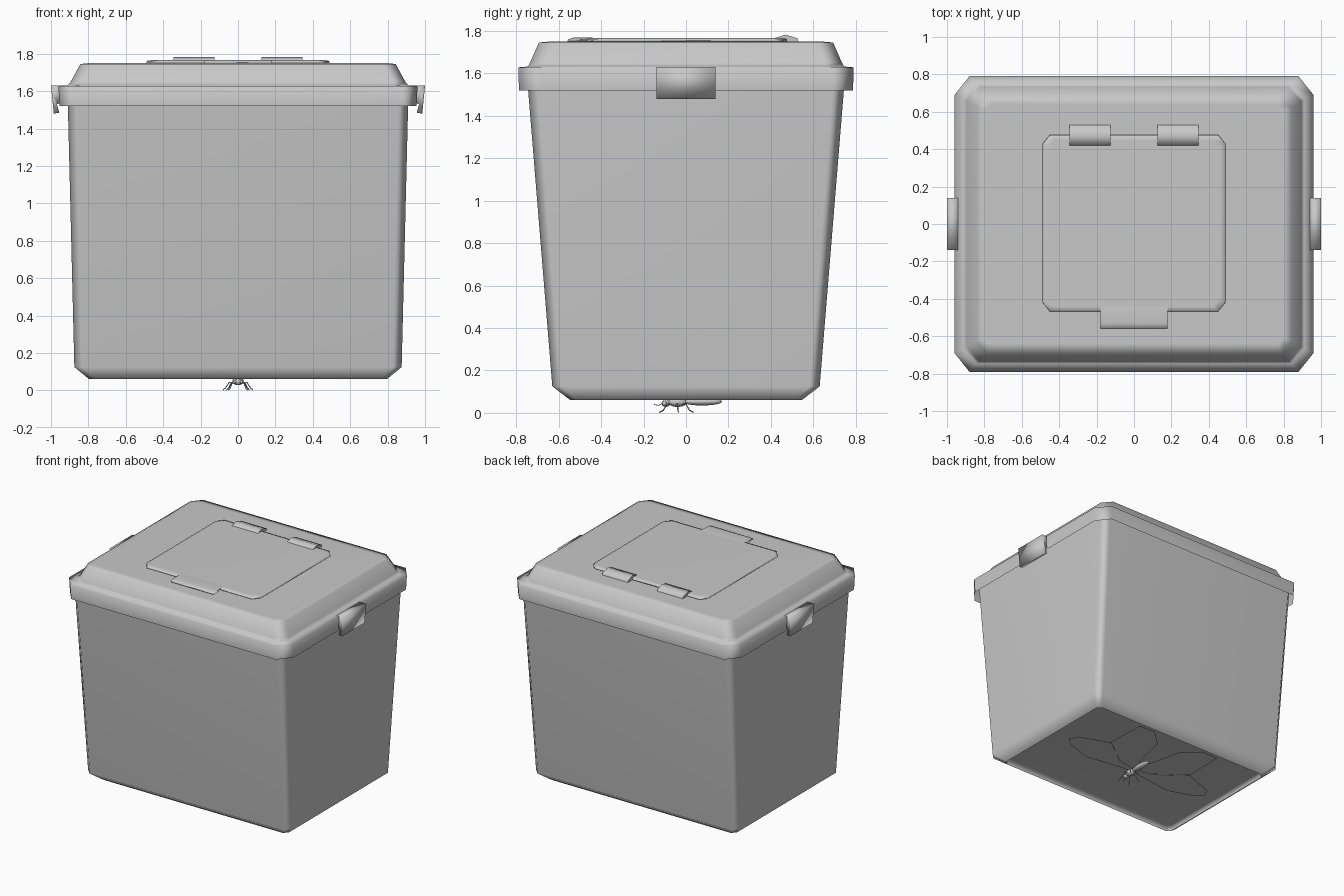
import bpy, bmesh, math
from mathutils import Vector

if "Cube" in bpy.data.objects:
    bpy.data.objects.remove(bpy.data.objects["Cube"])

grey = bpy.data.materials.new("light grey plastic")
grey.diffuse_color = (0.58, 0.58, 0.58, 1)
grey.use_nodes = True
grey.node_tree.nodes["Principled BSDF"].inputs["Base Color"].default_value = grey.diffuse_color


def finish(name, bm, smooth=True, sharp_angle=180, weighted=False):
    """Turn a bmesh into a named, shaded object."""
    bm.normal_update()
    for f in bm.faces:
        f.smooth = smooth
    for e in bm.edges:
        if len(e.link_faces) == 2 and e.calc_face_angle() > math.radians(sharp_angle):
            e.smooth = False
    me = bpy.data.meshes.new(name)
    bm.to_mesh(me)
    bm.free()
    me.materials.append(grey)
    ob = bpy.data.objects.new(name, me)
    bpy.context.collection.objects.link(ob)
    if weighted:
        mod = ob.modifiers.new("weighted", "WEIGHTED_NORMAL")
        mod.keep_sharp = True
    return ob


def loft(name, rings, cap_first, cap_last, sharp_angle):
    """Stack chamfered rectangles upwards: (half x, half y, corner x, corner y, z)."""
    bm = bmesh.new()
    loops = []
    for x, y, cx, cy, z in rings:
        pts = [(x, cy - y), (x, y - cy), (x - cx, y), (cx - x, y),
               (-x, y - cy), (-x, cy - y), (cx - x, -y), (x - cx, -y)]
        loops.append([bm.verts.new((px, py, z)) for px, py in pts])
    for a, b in zip(loops, loops[1:]):
        for i in range(8):
            j = (i + 1) % 8
            bm.faces.new((a[i], a[j], b[j], b[i]))
    if cap_first:
        bm.faces.new(loops[0][::-1])
    if cap_last:
        bm.faces.new(loops[-1])
    return finish(name, bm, True, sharp_angle, True)


def prism(name, outlines, mirror=False, smooth=True, sharp_angle=180, weighted=False):
    """Join matching outlines into a closed solid."""
    bm = bmesh.new()
    s = -1 if mirror else 1
    loops = [[bm.verts.new((s * x, y, z)) for x, y, z in pts] for pts in outlines]
    n = len(loops[0])
    for a, b in zip(loops, loops[1:]):
        for i in range(n):
            j = (i + 1) % n
            bm.faces.new((a[i], a[j], b[j], b[i]))
    bm.faces.new(loops[0])
    bm.faces.new(loops[-1])
    bmesh.ops.recalc_face_normals(bm, faces=bm.faces[:])
    return finish(name, bm, smooth, sharp_angle, weighted)


# Open tapered tub: recessed floor, chamfered foot, walls running up inside the lid
loft("tub", [(0.785, 0.535, 0.03, 0.03, 0.11), (0.795, 0.545, 0.03, 0.03, 0.06),
             (0.875, 0.63, 0.05, 0.05, 0.125), (0.912, 0.752, 0.055, 0.055, 1.62)],
     True, False, 75)

# Hollow lid: rim, narrow ledge, slope and flat top in one smooth shell
loft("lid", [(0.955, 0.787, 0.08, 0.10, 1.52), (0.96, 0.79, 0.08, 0.10, 1.628),
             (0.91, 0.745, 0.07, 0.08, 1.632), (0.895, 0.735, 0.07, 0.08, 1.65),
             (0.843, 0.693, 0.06, 0.07, 1.745), (0.80, 0.64, 0.03, 0.03, 1.75)],
     False, True, 180)

# Side clips hooked over the rim
clip_profile = [(0.94, 1.63), (1.0, 1.63), (0.985, 1.48), (0.955, 1.485),
                (0.968, 1.53), (0.94, 1.54)]
for side, flip in (("right", False), ("left", True)):
    prism(side + "_clip", [[(x, y, z) for x, z in clip_profile] for y in (-0.138, 0.138)],
          flip, True, 95)

# Hatch panel with clipped corners and a front tab
hatch = [(0.49, -0.42), (0.49, 0.43), (0.45, 0.478), (-0.45, 0.478), (-0.49, 0.43),
         (-0.49, -0.42), (-0.45, -0.47), (0.45, -0.47)]
prism("hatch", [[(x * k, y * k, z) for x, y in hatch]
                for k, z in ((1, 1.745), (0.995, 1.762), (0.94, 1.767))], False, True, 180, True)
tab = [(-0.18, -0.562), (0.18, -0.562), (0.18, -0.44), (-0.18, -0.44)]
prism("hatch_tab", [[(x, max(y, front), z) for x, y in tab]
                    for front, z in ((-0.565, 1.745), (-0.555, 1.76), (-0.53, 1.768))],
      False, True, 180, True)

# Hinges at the back of the hatch
hinge_profile = [(0.42, 1.75), (0.53, 1.75), (0.525, 1.765), (0.47, 1.782), (0.42, 1.767)]
for side, flip in (("right", False), ("left", True)):
    prism(side + "_hinge", [[(x, y, z) for y, z in hinge_profile] for x in (0.125, 0.345)],
          flip, True, 85)

# Insect under the tub: rounded body segments
for name, loc, scale in (
        ("insect_abdomen", (0, 0.075, 0.053), (0.026, 0.095, 0.018)),
        ("insect_thorax", (0, -0.04, 0.05), (0.03, 0.045, 0.022)),
        ("insect_head", (0, -0.095, 0.045), (0.02, 0.02, 0.017)),
        ("insect_right_eye", (0.017, -0.102, 0.045), (0.009, 0.011, 0.011)),
        ("insect_left_eye", (-0.017, -0.102, 0.045), (0.009, 0.011, 0.011))):
    bm = bmesh.new()
    bmesh.ops.create_uvsphere(bm, u_segments=16, v_segments=10, radius=1)
    for v in bm.verts:
        v.co = Vector([c * s + o for c, s, o in zip(v.co, scale, loc)])
    finish(name, bm)


def limb(name, points, radius):
    """Thin tube along a bent path."""
    cu = bpy.data.curves.new(name, "CURVE")
    cu.dimensions = "3D"
    cu.bevel_depth = radius
    cu.bevel_resolution = 1
    cu.use_fill_caps = True
    sp = cu.splines.new("POLY")
    sp.points.add(len(points) - 1)
    for p, co in zip(sp.points, points):
        p.co = (*co, 1)
    cu.materials.append(grey)
    bpy.context.collection.objects.link(bpy.data.objects.new(name, cu))


# Legs, feelers and wings, mirrored across the body
fore_wing = [(0.01, -0.04), (0.12, -0.05), (0.39, -0.09), (0.60, -0.02), (0.655, 0.03),
             (0.62, 0.10), (0.38, 0.19), (0.15, 0.02), (0.01, 0.0)]
hind_wing = [(0.01, -0.01), (0.15, 0.02), (0.38, 0.19), (0.37, 0.51), (0.23, 0.515),
             (0.10, 0.39), (0.05, 0.16), (0.01, 0.05)]
for side, s in (("right", 1), ("left", -1)):
    for part, y, out, reach in (("front", -0.065, 0.05, -0.06), ("middle", -0.045, 0.08, 0.01),
                                ("rear", -0.025, 0.06, 0.06)):
        limb(f"insect_{side}_{part}_leg",
             [(s * 0.01, y, 0.04), (s * out * 0.6, y + reach * 0.4, 0.042),
              (s * out * 0.85, y + reach * 0.7, 0.012), (s * out, y + reach, 0.003)], 0.003)
    limb(f"insect_{side}_feeler", [(s * 0.008, -0.11, 0.045), (s * 0.02, -0.13, 0.035),
                                   (s * 0.025, -0.15, 0.04)], 0.002)
    for part, outline, z in (("fore", fore_wing, 0.064), ("hind", hind_wing, 0.067)):
        prism(f"insect_{side}_{part}_wing", [[(x, y, h) for x, y in outline]
                                             for h in (z, z + 0.002)], s < 0, False)
